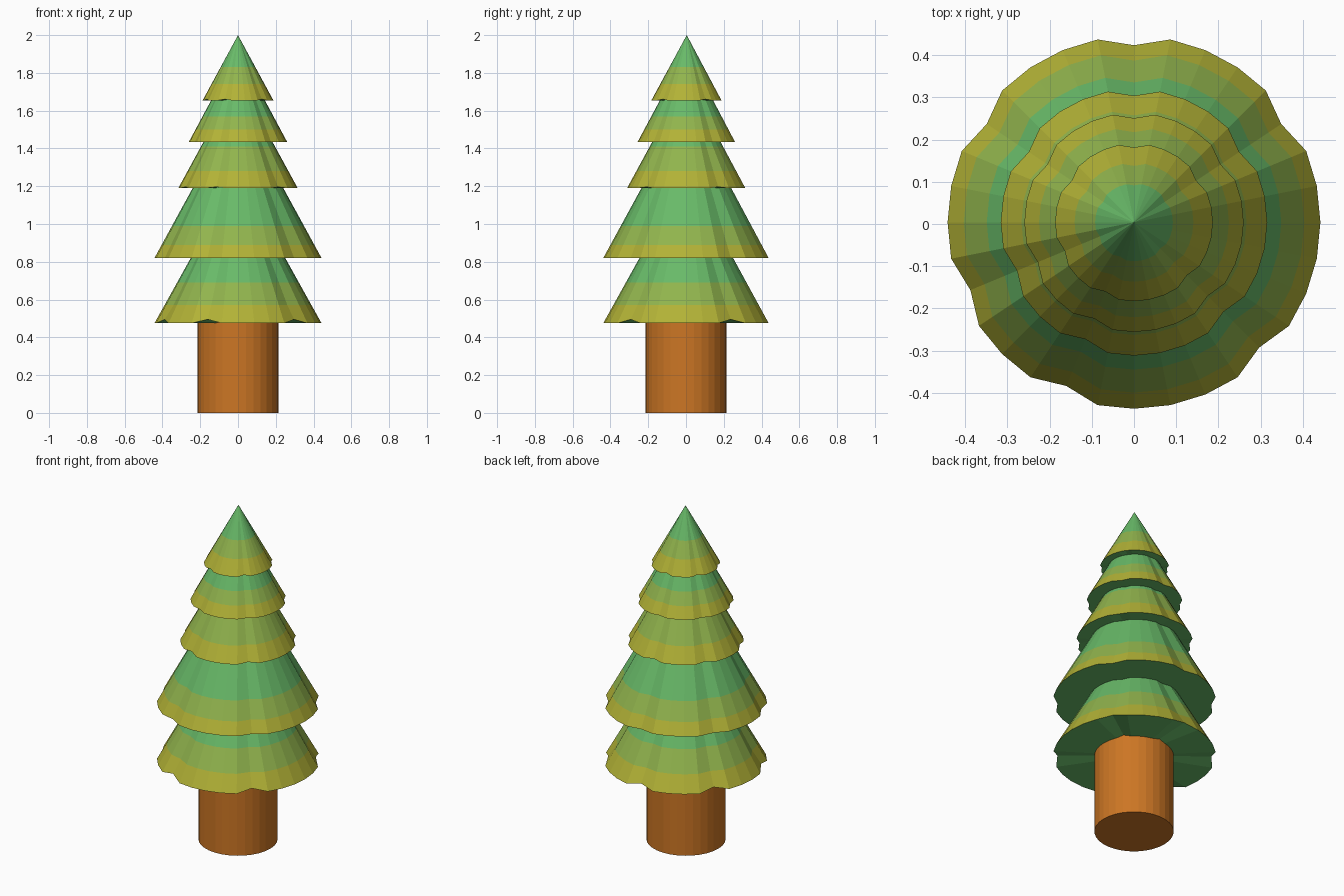
import bpy, bmesh, math

if "Cube" in bpy.data.objects:
    bpy.data.objects.remove(bpy.data.objects["Cube"])


def material(name, r, g, b):
    lin = [((c / 255 + 0.055) / 1.055) ** 2.4 for c in (r, g, b)]
    m = bpy.data.materials.new(name)
    m.diffuse_color = (*lin, 1)
    m.use_nodes = True
    m.node_tree.nodes["Principled BSDF"].inputs["Base Color"].default_value = m.diffuse_color
    return m


BARK = material("bark orange brown", 204, 118, 36)
LEAVES = [material("tip yellow", 178, 178, 54),
          material("lime green", 145, 180, 77),
          material("leaf green", 104, 186, 104)]

SIDES = 32
DENTS = {3, 8, 13, 18, 22, 28}   # rim corners pulled inward
CENTRE_Y = 0.004


def make_object(name, bm, mats):
    bmesh.ops.recalc_face_normals(bm, faces=bm.faces)
    mesh = bpy.data.meshes.new(name)
    bm.to_mesh(mesh)
    bm.free()
    for m in mats:
        mesh.materials.append(m)
    bpy.context.collection.objects.link(bpy.data.objects.new(name, mesh))


def tier(name, base, radius, apex, cuts, notch):
    """Dented cone, coloured in bands that change at the cut heights."""
    bm = bmesh.new()
    rings = []
    for z in [base] + cuts:
        f = (apex - z) / (apex - base)
        ring = []
        for i in range(SIDES):
            a = 2 * math.pi * i / SIDES
            r = radius * f * (0.95 if i in DENTS else 1)
            lift = notch if z == base and i in DENTS else 0
            ring.append(bm.verts.new((r * math.cos(a), CENTRE_Y + r * math.sin(a), z + lift)))
        rings.append(ring)
    tip = bm.verts.new((0, CENTRE_Y, apex))
    bottom = bm.verts.new((0, CENTRE_Y, base))
    for i in range(SIDES):
        j = (i + 1) % SIDES
        for k in range(len(cuts)):
            face = bm.faces.new((rings[k][i], rings[k][j], rings[k + 1][j], rings[k + 1][i]))
            face.material_index = k
        bm.faces.new((rings[-1][i], rings[-1][j], tip)).material_index = 2
        bm.faces.new((rings[0][j], rings[0][i], bottom)).material_index = 2
    make_object(name, bm, LEAVES)


# Trunk
bm = bmesh.new()
bmesh.ops.create_cone(bm, cap_ends=True, segments=SIDES, radius1=0.215, radius2=0.215, depth=0.5)
bmesh.ops.translate(bm, verts=bm.verts, vec=(0, 0, 0.25))
make_object("trunk", bm, [BARK])

# Foliage tiers, bottom to top: base, radius, apex, colour heights, notch lift
tier("branches_1", 0.475, 0.442, 1.27, [0.57, 0.69], 0.02)
tier("branches_2", 0.820, 0.442, 1.63, [0.89, 0.99], 0)
tier("branches_3", 1.190, 0.316, 1.77, [1.28, 1.41], 0.006)
tier("branches_4", 1.435, 0.260, 1.92, [1.50, 1.57], 0)
tier("branches_5", 1.655, 0.187, 2.00, [1.74, 1.83], 0.006)
